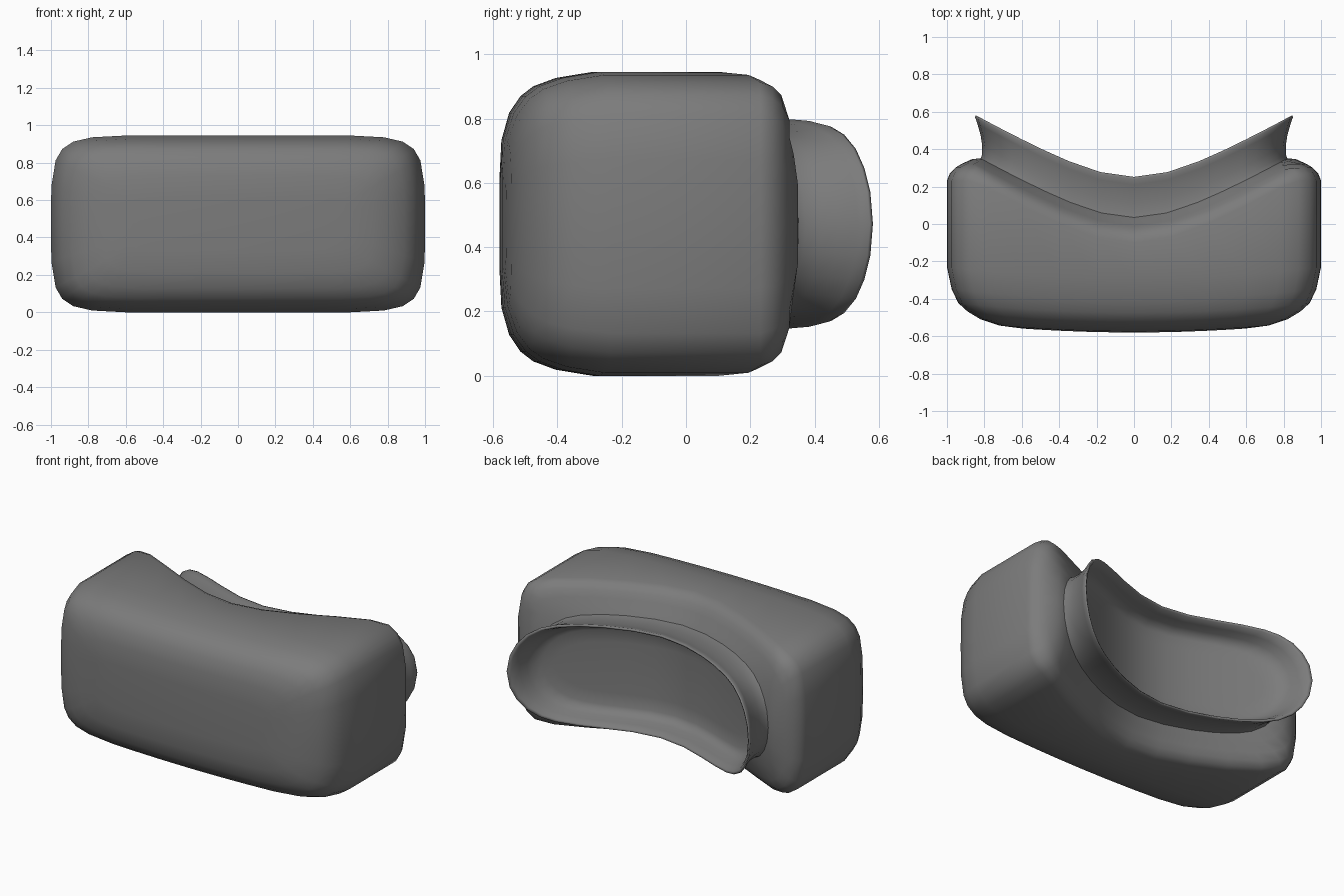
import bpy, bmesh, math

if "Cube" in bpy.data.objects:
    bpy.data.objects.remove(bpy.data.objects["Cube"])

ZC = 0.4725  # mid height

# quarter outlines (x, z from mid height), side to top centre
BOX = [(1, 0), (.998, .2), (.975, .34), (.94, .40), (.88, .44), (.78, .463),
       (.6, .4725), (.4, .4725), (.2, .4725), (0, .4725)]
OVAL = [(.85, 0), (.835, .10), (.80, .175), (.75, .235), (.68, .28), (.6, .305),
        (.48, .32), (.35, .325), (.18, .325), (0, .325)]


def front_bend(x):
    return 0.06 * x * x


def face_bend(x):
    # concave curve of the rear side
    x = min(abs(x), .85)
    return .58 * (math.sqrt(x * x + .12) - math.sqrt(.12))


def ring(blend, sx, sz, y, bend):
    q = [((a[0] * (1 - blend) + b[0] * blend) * sx, (a[1] * (1 - blend) + b[1] * blend) * sz)
         for a, b in zip(BOX, OVAL)]
    half = q + [(-x, z) for x, z in reversed(q[:-1])]
    full = half + [(x, -z) for x, z in reversed(half[1:-1])]
    return [(x, y + bend(x), ZC + z) for x, z in full]


def loft(name, rings, mat, cap_first=False, cap_last=False):
    bm = bmesh.new()
    loops = [[bm.verts.new(p) for p in r] for r in rings]
    n = len(loops[0])
    for a, b in zip(loops, loops[1:]):
        for i in range(n):
            j = (i + 1) % n
            bm.faces.new((a[i], a[j], b[j], b[i]))
    for use, lp, flip in ((cap_first, loops[0], False), (cap_last, loops[-1], True)):
        if use:
            for k in range(n // 2):
                ids = dict.fromkeys((k, (n - k) % n, n - k - 1, k + 1))
                vs = [lp[i] for i in ids]
                bm.faces.new(vs[::-1] if flip else vs)
    bmesh.ops.recalc_face_normals(bm, faces=bm.faces)
    # open shells: make sure the outward side is the front side
    bm.faces.ensure_lookup_table()
    probe = max(bm.faces, key=lambda f: f.calc_center_median().z)
    if probe.normal.z < 0:
        bmesh.ops.reverse_faces(bm, faces=bm.faces)
    me = bpy.data.meshes.new(name)
    bm.to_mesh(me)
    bm.free()
    for p in me.polygons:
        p.use_smooth = True
    me.materials.append(mat)
    ob = bpy.data.objects.new(name, me)
    bpy.context.collection.objects.link(ob)
    return ob


grey = bpy.data.materials.new("dark grey")
grey.diffuse_color = (0.2, 0.2, 0.2, 1)
grey.use_nodes = True
grey.node_tree.nodes["Principled BSDF"].inputs["Base Color"].default_value = grey.diffuse_color

# housing: rounded front, straight sides, concave rear edge sloping in to the gasket
front = [(.6, .3, -.58), (.72, .55, -.574), (.82, .73, -.55), (.89, .84, -.515),
         (.94, .905, -.475), (.975, .96, -.405), (1, 1, -.29)]
rear = [(0, 1, 1, -.1), (0, .985, .97, -.062), (0, .955, .91, -.03),
        (.2, .95, .88, -.01), (.6, .95, .9, .016), (1, .965, .95, .035)]
rings = [ring(0, sx, sz, y, front_bend) for sx, sz, y in front]
rings += [ring(*r, face_bend) for r in rear]
loft("housing", rings, grey, cap_first=True)

# face gasket: flared rim around a shallow bowl with a curved floor
gasket = [(.965, .95, .035), (.955, .935, .06), (.955, .935, .11), (.965, .945, .16),
          (.985, .975, .21), (1, 1, .24), (.995, .99, .252), (.975, .955, .245),
          (.95, .915, .2), (.935, .88, .15), (.91, .83, .115), (.87, .74, .1),
          (.8, .5, .095)]
loft("face_gasket", [ring(1, *g, face_bend) for g in gasket], grey, cap_last=True)
